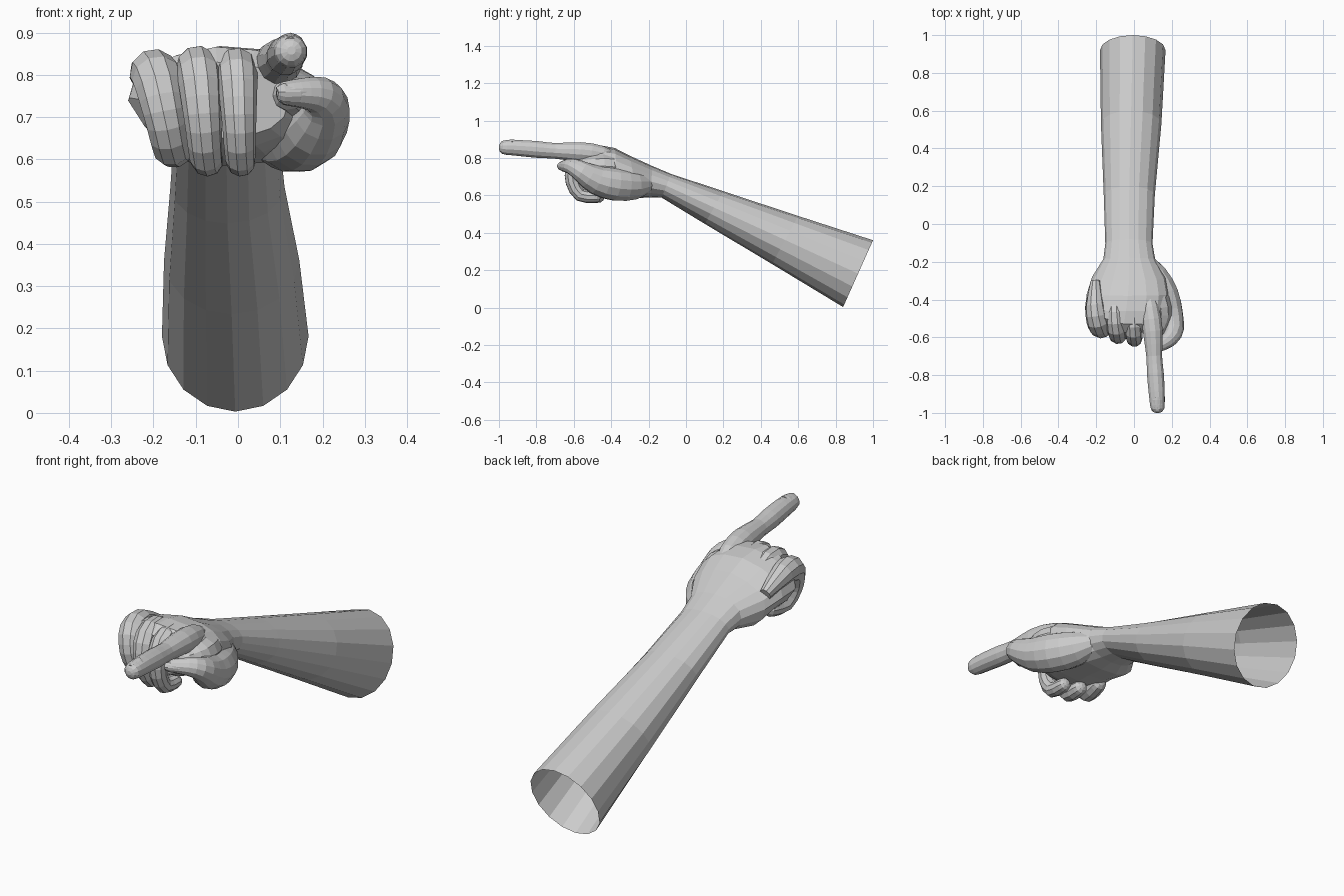
import bpy, bmesh, math
from mathutils import Vector

if "Cube" in bpy.data.objects:
    bpy.data.objects.remove(bpy.data.objects["Cube"])

skin = bpy.data.materials.new("light_grey")
skin.diffuse_color = (0.6, 0.6, 0.6, 1)
skin.use_nodes = True
skin.node_tree.nodes["Principled BSDF"].inputs["Base Color"].default_value = skin.diffuse_color


def finish(bm, name):
    bmesh.ops.recalc_face_normals(bm, faces=bm.faces)
    mesh = bpy.data.meshes.new(name)
    bm.to_mesh(mesh)
    bm.free()
    mesh.materials.append(skin)
    obj = bpy.data.objects.new(name, mesh)
    bpy.context.collection.objects.link(obj)
    return obj


def skin_rings(name, rings, cap_start, cap_end):
    """Bridge rings of points, closing the ends on request."""
    bm = bmesh.new()
    loops = [[bm.verts.new(p) for p in ring] for ring in rings]
    n = len(loops[0])
    for a, b in zip(loops, loops[1:]):
        for i in range(n):
            j = (i + 1) % n
            bm.faces.new((a[i], a[j], b[j], b[i]))
    if cap_start:
        bm.faces.new(loops[0])
    if cap_end:
        bm.faces.new(loops[-1])
    return finish(bm, name)


def spline(points, steps):
    """Smooth curve through points of any dimension."""
    pts = [Vector(p) for p in points]
    pts = [2 * pts[0] - pts[1]] + pts + [2 * pts[-1] - pts[-2]]
    out = []
    for a, b, c, d in zip(pts, pts[1:], pts[2:], pts[3:]):
        for k in range(steps):
            t = k / steps
            out.append(0.5 * (2 * b + (c - a) * t + (2 * a - 5 * b + 4 * c - d) * t * t
                              + (3 * b - a - 3 * c + d) * t ** 3))
    return out + [pts[-2]]


def digit(name, points, sides=10):
    """Round finger along points (x, y, z, radius) with a domed tip."""
    path = spline(points, 2)
    centres = [p.to_3d() for p in path]
    radii = [p[3] for p in path]
    end = (centres[-1] - centres[-2]).normalized()
    r = radii[-1]
    for along, scale in ((0.5, 0.9), (0.85, 0.62), (1.0, 0.25)):
        centres.append(centres[len(path) - 1] + end * r * along)
        radii.append(r * scale)
    rings = []
    side = None
    for i, c in enumerate(centres):
        d = (centres[min(i + 1, len(centres) - 1)] - centres[max(i - 1, 0)]).normalized()
        if side is None:
            side = d.orthogonal()
        side = (side - d * side.dot(d)).normalized()
        other = d.cross(side)
        rings.append([c + radii[i] * (side * math.cos(t) + other * math.sin(t))
                      for t in (math.tau * k / sides for k in range(sides))])
    return skin_rings(name, rings, True, True)


def nail(name, centre, along, up, length, width):
    """Thin curved plate lying on a fingertip."""
    a = Vector(along).normalized()
    u = Vector(up)
    u = (u - a * u.dot(a)).normalized()
    w = a.cross(u)
    bm = bmesh.new()
    rows = []
    for s, k in ((-1, 0.7), (-0.6, 1), (0.5, 1), (1, 0.6)):
        rows.append([bm.verts.new(Vector(centre) + a * s * length / 2 + w * v * k * width / 2
                                  - u * (v * v * 0.012 + max(s, 0) * 0.006))
                     for v in (-1, -0.5, 0, 0.5, 1)])
    for p, q in zip(rows, rows[1:]):
        for i in range(4):
            bm.faces.new((p[i], p[i + 1], q[i + 1], q[i]))
    obj = finish(bm, name)
    obj.modifiers.new("thickness", "SOLIDIFY").thickness = 0.006


# Forearm, wrist and palm: (top y, top z, bottom y, bottom z, min x, max x, squareness)
sections = [
    (1.0, 0.36, 0.84, 0.003, -0.18, 0.167, 1),
    (0.6, 0.49, 0.46, 0.233, -0.175, 0.145, 1),
    (0.2, 0.622, 0.1, 0.448, -0.16, 0.11, 1),
    (-0.08, 0.715, -0.13, 0.588, -0.152, 0.098, 0.95),
    (-0.18, 0.757, -0.19, 0.59, -0.162, 0.112, 0.9),
    (-0.30, 0.812, -0.26, 0.585, -0.222, 0.17, 0.85),
    (-0.38, 0.853, -0.36, 0.60, -0.25, 0.185, 0.82),
    (-0.46, 0.868, -0.44, 0.61, -0.26, 0.175, 0.8),
    (-0.53, 0.866, -0.51, 0.625, -0.256, 0.15, 0.8),
    (-0.575, 0.83, -0.555, 0.65, -0.22, 0.12, 0.85),
]


def power(v, e):
    return math.copysign(abs(v) ** e, v)


arm_rings = []
for ty, tz, by, bz, x0, x1, e in sections:
    ring = []
    for k in range(16):
        t = math.tau * k / 16
        c, s = power(math.cos(t), e), power(math.sin(t), e)
        hand = ty < -0.35
        # The knuckle line drops and draws back towards the little finger
        drop = 0.03 * max(-c, 0) * max(s, 0) if ty < -0.25 else 0
        back = 0.06 * max(-c, 0) if ty < -0.5 else 0
        # The little finger side tapers in below
        taper = 0.28 * max(-c, 0) * max(-s, 0) if hand else 0
        ring.append(((x0 + x1) / 2 + c * (1 - taper) * (x1 - x0) / 2,
                     (ty + by) / 2 + s * (ty - by) / 2 + back,
                     (tz + bz) / 2 + s * (tz - bz) / 2 - drop))
    arm_rings.append(ring)
skin_rings("forearm_and_palm", arm_rings, False, True)

# Curled fingers: (name, top x, bottom x, y shift, z shift, thickness)
curl = [(-0.36, 0.775, 0.5), (-0.49, 0.822, 0.97), (-0.572, 0.802, 1.08), (-0.603, 0.74, 1.0),
        (-0.605, 0.67, 0.9), (-0.565, 0.602, 0.82), (-0.49, 0.592, 0.74)]
for name, xt, xb, dy, dz, r in (("middle_finger", -0.004, 0.008, 0, 0, 0.044),
                                ("ring_finger", -0.098, -0.07, 0.018, 0, 0.048),
                                ("little_finger", -0.204, -0.145, 0.055, -0.02, 0.055)):
    pts = []
    for i, (y, z, k) in enumerate(curl):
        f = max(0, (i - 1) / (len(curl) - 2))
        # The z shift fades out and turns upward at the tips
        pts.append((xt + (xb - xt) * f, y + dy, z + dz * (1 - 2.2 * f) + dy * 0.2 * f, r * k))
    digit(name, pts)
    nail(name + "_nail", (xb, -0.607 + dy, 0.616 - dz * 0.9), (0, 0.6, -0.8), (0, -0.8, -0.6),
         0.06, r * 1.2)

# Pointing index finger
digit("index_finger", [(0.065, -0.32, 0.765, 0.025), (0.085, -0.45, 0.815, 0.05),
                       (0.1, -0.57, 0.832, 0.054), (0.107, -0.70, 0.838, 0.043),
                       (0.113, -0.79, 0.845, 0.046), (0.12, -0.89, 0.853, 0.044),
                       (0.124, -0.96, 0.856, 0.04)], 12)
nail("index_finger_nail", (0.124, -0.952, 0.898), (0, -1, -0.05), (0, 0, 1), 0.07, 0.055)

# Thumb folded across below the index finger, with its base muscle
digit("thumb", [(0.05, -0.17, 0.67, 0.03), (0.10, -0.27, 0.655, 0.077),
                (0.15, -0.38, 0.66, 0.09), (0.183, -0.48, 0.683, 0.079),
                (0.207, -0.56, 0.728, 0.057), (0.19, -0.605, 0.752, 0.045),
                (0.155, -0.632, 0.757, 0.037), (0.122, -0.65, 0.757, 0.031)], 12)
nail("thumb_nail", (0.13, -0.682, 0.76), (-1, -0.45, 0), (0, -1, 0.15), 0.07, 0.045)

# Fleshy web joining thumb, palm and index finger
digit("thumb_web", [(0.07, -0.30, 0.73, 0.05), (0.115, -0.41, 0.745, 0.075),
                    (0.135, -0.49, 0.75, 0.065), (0.125, -0.55, 0.755, 0.045)])
